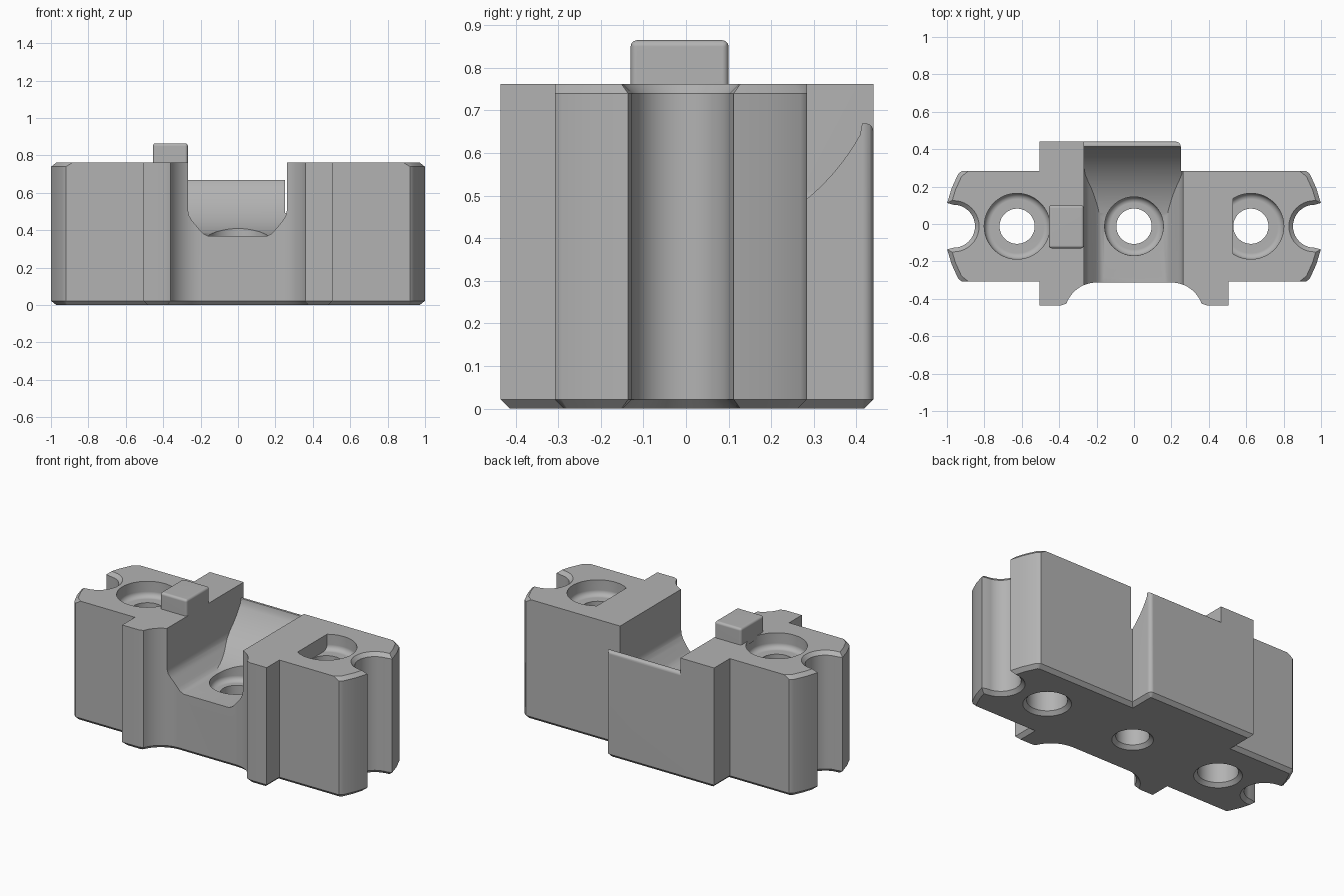
import bpy, bmesh, math
from mathutils import Vector

if "Cube" in bpy.data.objects:
    bpy.data.objects.remove(bpy.data.objects["Cube"], do_unlink=True)

TOP = 0.762      # height of the block
MID = -0.012     # y of the hole line
CHAMFER = 0.022

metal = bpy.data.materials.new("plain_grey")
metal.use_nodes = True
grey = (0.45, 0.45, 0.45, 1)
metal.diffuse_color = grey
metal.node_tree.nodes["Principled BSDF"].inputs["Base Color"].default_value = grey


def arc(cx, cy, r, a0, a1, n=12):
    """Points on an arc, angles in degrees."""
    angles = [math.radians(a0 + (a1 - a0) * i / n) for i in range(n + 1)]
    return [(cx + r * math.cos(a), cy + r * math.sin(a)) for a in angles]


def face_outward(bm):
    bmesh.ops.recalc_face_normals(bm, faces=bm.faces[:])
    if bm.calc_volume(signed=True) < 0:
        bmesh.ops.reverse_faces(bm, faces=bm.faces[:])


def to_object(name, bm):
    face_outward(bm)
    mesh = bpy.data.meshes.new(name)
    bm.to_mesh(mesh)
    bm.free()
    mesh.materials.append(metal)
    obj = bpy.data.objects.new(name, mesh)
    bpy.context.scene.collection.objects.link(obj)
    return obj


def prism(points, place, along):
    """Closed prism from a flat profile; place maps its 2D points into space."""
    bm = bmesh.new()
    base = [bm.verts.new(place(a, b)) for a, b in points]
    far = [bm.verts.new(v.co + Vector(along)) for v in base]
    bm.faces.new(base)
    bm.faces.new(far)
    for i in range(len(base)):
        bm.faces.new((base[i - 1], base[i], far[i], far[i - 1]))
    face_outward(bm)
    return bm


def lathe(profile, cx, segments=64):
    """Capped solid of revolution around a vertical axis on the hole line."""
    bm = bmesh.new()
    rings = []
    for r, z in profile:
        circle = arc(cx, MID, r, 0, 360, segments)[:-1]
        rings.append([bm.verts.new((x, y, z)) for x, y in circle])
    for low, high in zip(rings, rings[1:]):
        for i in range(segments):
            bm.faces.new((low[i - 1], low[i], high[i], high[i - 1]))
    bm.faces.new(rings[0])
    bm.faces.new(rings[-1])
    return bm


def boolean(target, cutter, operation="DIFFERENCE"):
    mod = target.modifiers.new("cut", "BOOLEAN")
    mod.object, mod.operation, mod.solver = cutter, operation, "EXACT"
    with bpy.context.temp_override(object=target, active_object=target):
        bpy.ops.object.modifier_apply(modifier=mod.name)
    bpy.data.objects.remove(cutter, do_unlink=True)


def end_outline():
    """Right-hand end (+x) from front to back, with the round notch."""
    lower = [(0.92, -0.308), (0.94, -0.292), (0.975, -0.215), (0.999, -0.136)]
    upper = [(x, 2 * MID - y) for x, y in reversed(lower)]
    return lower + arc(0.965, MID, 0.115, 270, 90, 20) + upper


# Block outline, counter-clockwise, starting with the left half of the front
right_end = end_outline()
left_end = [(-x, y) for x, y in reversed(right_end)]
left_cove = [(-0.505, -0.308), (-0.505, -0.435), (-0.39, -0.435)]
left_cove += arc(-0.2, -0.485, 0.172, 160, 90)
right_cove = [(-x, y) for x, y in reversed(left_cove)]
rear = [(0.25, 0.284)] + arc(0.225, 0.415, 0.025, 0, 90, 4)
rear += [(-0.505, 0.44), (-0.505, 0.284)]
outline = left_cove + right_cove + right_end + rear + left_end

bm = prism(outline, lambda x, y: (x, y, 0), (0, 0, TOP))


def level(edge, z):
    return all(abs(v.co.z - z) < 1e-4 for v in edge.verts)


def on_end(edge):
    return all(abs(v.co.x) > 0.82 for v in edge.verts)


# Chamfer the whole underside and the top of both ends
for rule in (lambda e: level(e, 0), lambda e: level(e, TOP) and on_end(e)):
    edges = [e for e in bm.edges if rule(e)]
    bmesh.ops.bevel(bm, geom=edges, offset=CHAMFER, segments=1, affect="EDGES", clamp_overlap=False)
block = to_object("clamp_block", bm)

# Channel: cross-section along y, trimmed by a floor that sweeps up at the back
FLOOR = 0.37
half = [(0.262, 1.0), (0.262, 0.51), (0.255, 0.477), (0.24, 0.452),
        (0.197, 0.4), (0.18, 0.382), (0.155, FLOOR)]
section = half + [(-x - 0.006, z) for x, z in reversed(half)]
channel = to_object("channel_cutter", prism(section, lambda x, z: (x, -0.7, z), (0, 1.4, 0)))
ramp = [(-0.8, 1.1), (-0.8, 0.35), (-0.31, 0.35), (-0.303, 0.362), (-0.285, FLOOR)]
ramp += arc(-0.055, FLOOR + 0.53, 0.53, 270, 331, 24)
ramp += arc(0.42, 0.65, 0.02, 110, 0, 6) + [(0.8, 0.65), (0.8, 1.1)]
ramp_cutter = to_object("ramp_cutter", prism(ramp, lambda y, z: (-0.6, y, z), (1.2, 0, 0)))
boolean(channel, ramp_cutter, "INTERSECT")
boolean(block, channel)


def counterbore(radius, seat, rim):
    """Profile with a filleted seat."""
    fillet = 0.032
    return arc(radius - fillet, seat + fillet, fillet, 270, 360, 6) + [(radius, rim)]


# Counterbores from above
for x, radius, seat, rim in ((-0.625, 0.176, 0.665, 0.9), (0, 0.157, 0.31, 0.6), (0.625, 0.176, 0.665, 0.9)):
    cutter = to_object("counterbore_cutter", lathe(counterbore(radius, seat, rim), x))
    if x > 0:  # this one has a flat inner side
        corners = [(0.528, -0.5), (1.0, -0.5), (1.0, 0.5), (0.528, 0.5)]
        flat = prism(corners, lambda a, b: (a, b, 0.5), (0, 0, 0.5))
        boolean(cutter, to_object("flat_cutter", flat), "INTERSECT")
    boolean(block, cutter)

# Through holes, countersunk from below
for x in (-0.625, 0, 0.625):
    wide = 0.115 if x else 0.095
    step = [(0.115, 0.4), (0.094, 0.4)] if x else []
    profile = [(wide + 0.042, -0.02), (wide, CHAMFER)] + step + [(0.094, 0.8)]
    boolean(block, to_object("hole_cutter", lathe(profile, x)))

# Locating post beside the channel
bm = bmesh.new()
bmesh.ops.create_cube(bm, size=1)
for v in bm.verts:
    v.co = Vector((-0.3615 + v.co.x * 0.187, -0.015 + v.co.y * 0.23, 0.8025 + v.co.z * 0.125))
post_edges = [e for e in bm.edges if any(v.co.z > 0.8 for v in e.verts)]
bmesh.ops.bevel(bm, geom=post_edges, offset=0.015, segments=3, profile=0.5, affect="EDGES")
post = to_object("locating_post", bm)

# Smooth the round surfaces, keep corners sharp and large faces flat
bpy.ops.object.select_all(action="DESELECT")
for obj in (block, post):
    obj.select_set(True)
bpy.context.view_layer.objects.active = block
bpy.ops.object.shade_smooth_by_angle(angle=math.radians(32))
for obj in (block, post):
    weighted = obj.modifiers.new("flat_faces", "WEIGHTED_NORMAL")
    weighted.keep_sharp = True
